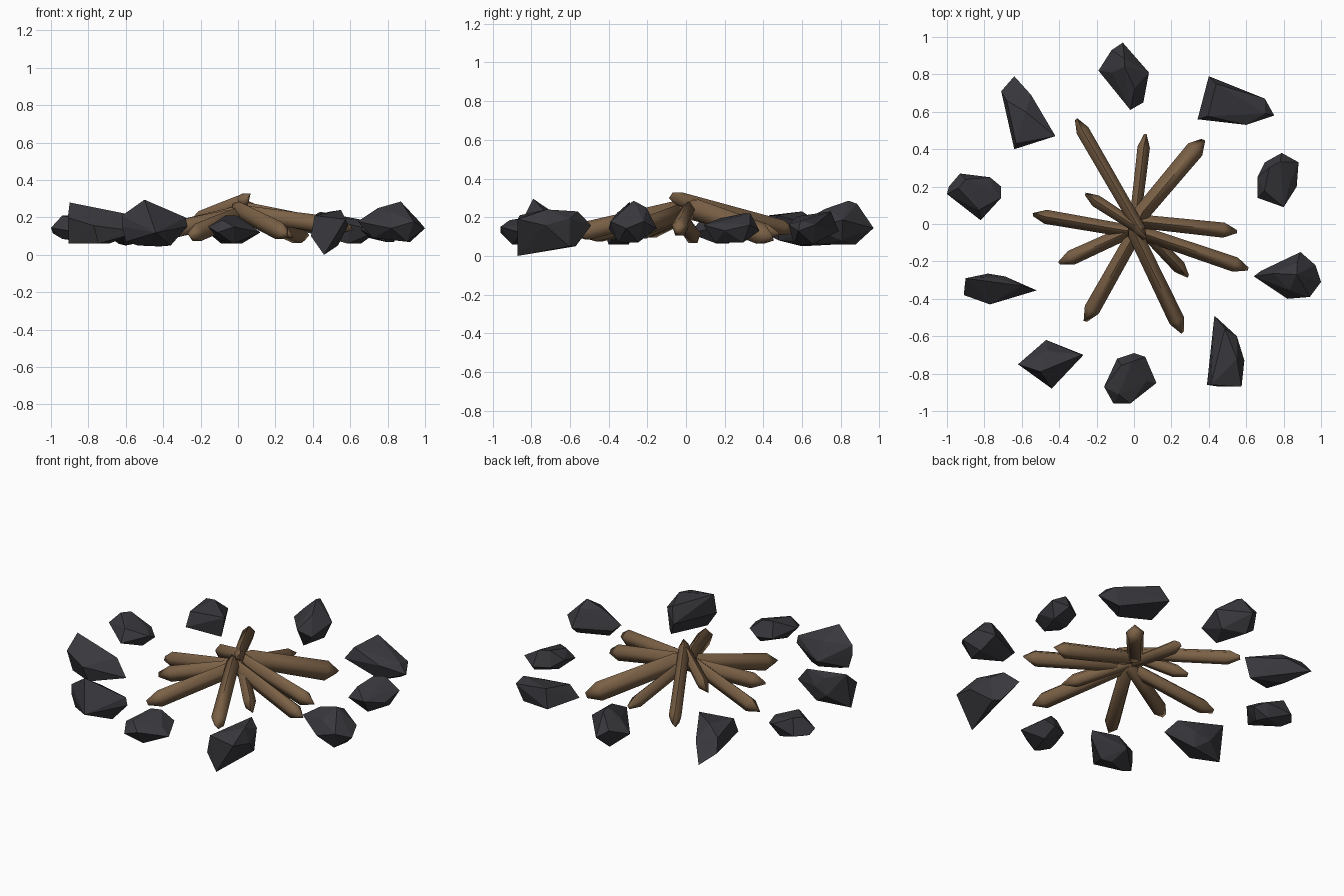
import bpy, bmesh, math
from mathutils import Vector

if "Cube" in bpy.data.objects:
    bpy.data.objects.remove(bpy.data.objects["Cube"])


def material(name, col):
    m = bpy.data.materials.new(name)
    m.diffuse_color = (*col, 1)
    m.use_nodes = True
    m.node_tree.nodes["Principled BSDF"].inputs["Base Color"].default_value = m.diffuse_color
    return m


STONE = material("stone", (0.04, 0.04, 0.047))
WOOD = material("wood", (0.20, 0.12, 0.062))


def hull(name, pts, mat):
    bm = bmesh.new()
    for p in pts:
        bm.verts.new(p)
    res = bmesh.ops.convex_hull(bm, input=bm.verts[:])
    junk = [v for v in res["geom_interior"] if isinstance(v, bmesh.types.BMVert)]
    bmesh.ops.delete(bm, geom=junk, context="VERTS")
    bmesh.ops.recalc_face_normals(bm, faces=bm.faces[:])
    me = bpy.data.meshes.new(name)
    bm.to_mesh(me)
    bm.free()
    ob = bpy.data.objects.new(name, me)
    bpy.context.collection.objects.link(ob)
    me.materials.append(mat)
    return ob


# Rock: plan outline at mid height, with smaller rough facets above and below
def rock(name, outline, z0, z1, top=0.5, bottom=0.5, extra=(), mid=0.5):
    n = len(outline)
    c = sum((Vector(p) for p in outline), Vector((0, 0))) / n
    h = z1 - z0
    pts = []
    for i, p in enumerate(outline):
        d = Vector(p) - c
        zm = z0 + h * (mid + (0.1 if i % 2 else -0.1))
        pts.append((p[0], p[1], zm))
        if i % 2 == 0:
            q = c + d * top
            pts.append((q.x, q.y, z1 - 0.025 * (i % 3)))
        else:
            q = c + d * bottom
            pts.append((q.x, q.y, z0 + 0.02 * (i % 3 - 1) * (i > 1)))
    pts = [(x, y, max(z, z0)) for x, y, z in pts]
    return hull(name, pts + list(extra), STONE)


# Ring of rocks
rock("rock_north", [(-.06, .97), (-.12, .93), (-.19, .82), (-.02, .61), (.05, .65), (.08, .81)],
     .06, .27, .5, .6, [(-.05, .84, .285)])
rock("rock_northeast", [(.40, .79), (.70, .67), (.75, .58), (.60, .53), (.34, .56)],
     .06, .23, .75, .7)
rock("rock_east", [(.79, .38), (.88, .33), (.87, .20), (.80, .09), (.66, .14), (.66, .25), (.70, .33)],
     .07, .22, .65, .6)
rock("rock_east_low", [(.89, -.15), (.97, -.22), (1, -.31), (.94, -.39), (.82, -.40), (.64, -.28), (.68, -.25)],
     .07, .25, .6, .6, [(.87, -.27, .285)])
rock("rock_southeast", [(.43, -.49), (.55, -.60), (.59, -.73)], .05, .23, .4, .4,
     [(.46, -.87, 0), (.575, -.87, .19), (.41, -.86, .21), (.39, -.86, .10),
      (.55, -.72, .24), (.50, -.57, .05)], .7)
rock("rock_south", [(0, -.69), (.06, -.71), (.12, -.85), (-.02, -.96), (-.11, -.96), (-.16, -.87), (-.09, -.72)],
     .06, .21, .65, .55)
rock("rock_southwest", [(-.47, -.62), (-.27, -.70), (-.44, -.88), (-.62, -.75)],
     .05, .22, .5, .5, [(-.50, -.79, .295), (-.62, -.75, .21), (-.60, -.74, .07),
                        (-.28, -.70, .20), (-.42, -.70, .045)])
rock("rock_west_low", [(-.78, -.265), (-.69, -.28), (-.52, -.355), (-.77, -.43)],
     .06, .22, .7, .7, [(-.90, -.29, .28), (-.91, -.38, .20), (-.905, -.33, .06), (-.6, -.33, .22)])
rock("rock_west", [(-.93, .27), (-.77, .25), (-.71, .20), (-.71, .14), (-.82, .02), (-1, .16), (-.99, .20)],
     .065, .21, .65, .6, (), .45)
# This one slopes down outward to its far corner
hull("rock_northwest",
     [(-.64, .79, .06), (-.55, .69, .15), (-.42, .47, .21), (-.45, .48, .08), (-.64, .40, .12),
      (-.63, .43, .21), (-.71, .71, .12), (-.68, .66, .19), (-.58, .60, .23), (-.60, .60, .05)], STONE)


# Stick: five-sided tapering log with chipped points at both ends
def stick(name, tip, inner, w):
    a, b = Vector(inner), Vector(tip)
    d = (b - a).normalized()
    side = d.cross(Vector((0, 0, 1))).normalized()
    up = side.cross(d)
    pts = [a + side * w * .15 + up * w * .3, a - side * w * .2 - up * w * .1,
           b + side * w * .1 + up * w * .15, b - side * w * .1 - up * w * .1]
    for base, r in ((a + d * .06, w * .9), (b - d * .075, w)):
        for k in range(5):
            t = math.tau * k / 5 + .3
            pts.append(base + side * math.cos(t) * r / 2 + up * math.sin(t) * r * .58)
    ob = hull(name, pts, WOOD)
    bpy.context.view_layer.objects.active = ob
    ob.select_set(True)
    bpy.ops.object.shade_smooth_by_angle(angle=math.radians(75))
    ob.select_set(False)


# Sticks heaped towards the centre
sticks = [
    ((-.31, .56, .125), (.06, -.08, .305), .075),
    ((.06, .48, .11), (.00, -.03, .23), .07),
    ((.37, .45, .09), (.00, .01, .255), .105),
    ((.55, -.04, .13), (-.02, .02, .25), .085),
    ((.61, -.24, .14), (-.04, -.02, .23), .085),
    ((.29, -.28, .10), (-.01, .03, .24), .075),
    ((.26, -.58, .11), (-.02, .00, .25), .09),
    ((-.26, -.52, .10), (.05, .03, .23), .09),
    ((-.40, -.21, .12), (.06, .00, .22), .085),
    ((-.54, .05, .085), (.04, -.05, .23), .08),
    ((-.26, .16, .17), (.05, -.04, .30), .07),
]
for i, s in enumerate(sticks):
    stick(f"stick_{i + 1}", *s)
